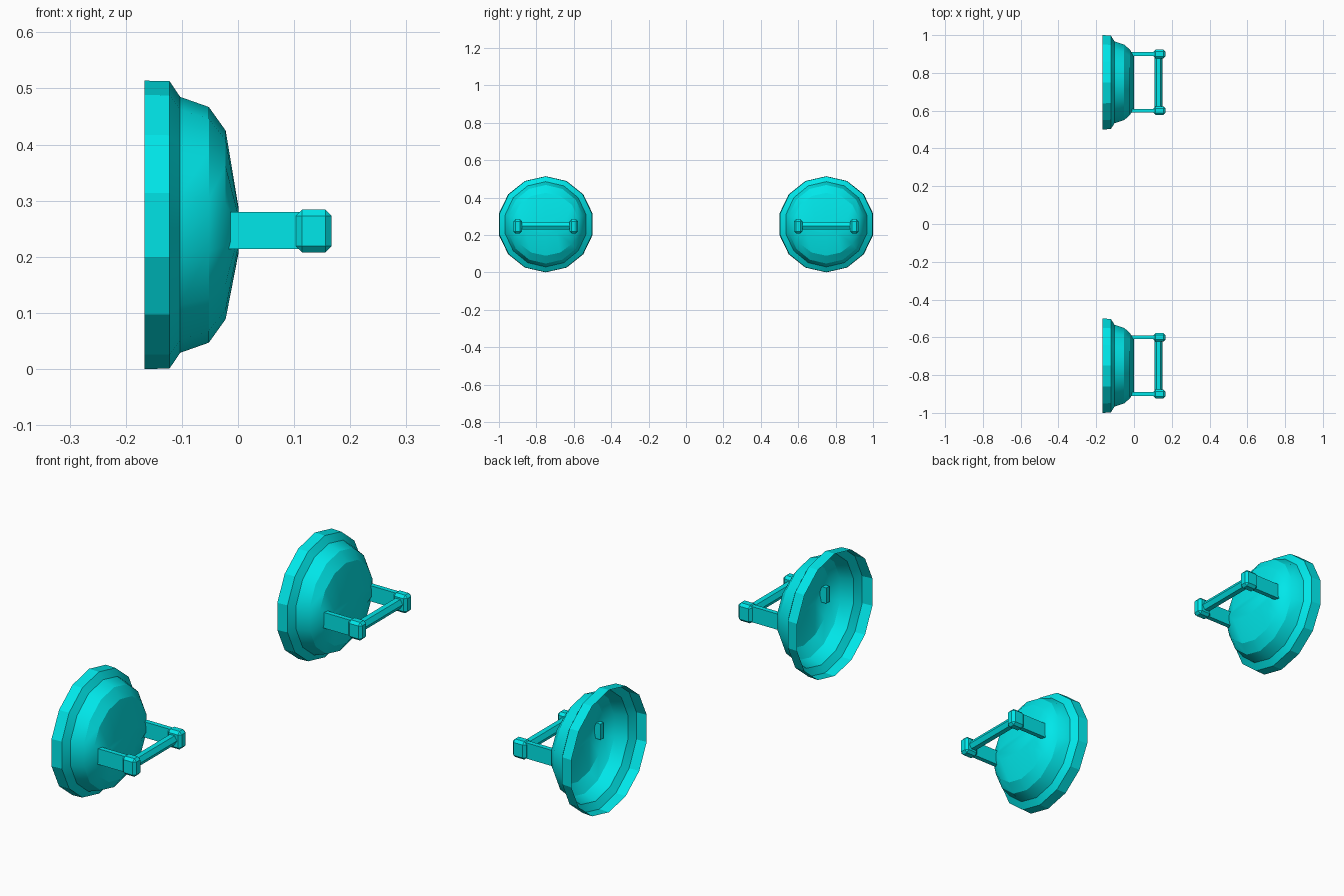
import bpy, bmesh, math

if "Cube" in bpy.data.objects:
    bpy.data.objects.remove(bpy.data.objects["Cube"])

SIDES = 14
CENTRE_Z = 0.259
HANDLE_Z = 0.249

cyan = bpy.data.materials.new("cyan")
cyan.diffuse_color = (0.0, 0.80, 0.82, 1)
cyan.use_nodes = True
cyan.node_tree.nodes["Principled BSDF"].inputs["Base Color"].default_value = cyan.diffuse_color


def make_object(name, bm, smooth=0):
    mesh = bpy.data.meshes.new(name)
    bm.to_mesh(mesh)
    bm.free()
    obj = bpy.data.objects.new(name, mesh)
    bpy.context.collection.objects.link(obj)
    mesh.materials.append(cyan)
    if smooth:
        bpy.ops.object.select_all(action='DESELECT')
        obj.select_set(True)
        bpy.context.view_layer.objects.active = obj
        bpy.ops.object.shade_smooth_by_angle(angle=math.radians(smooth))
    return obj


def box(name, x, y, z, bevel=0):
    """Box from (min, max) ranges, optionally chamfered."""
    bm = bmesh.new()
    bmesh.ops.create_cube(bm, size=1)
    for v in bm.verts:
        v.co = [(a + b) / 2 + c * (b - a) for (a, b), c in zip((x, y, z), v.co)]
    if bevel:
        bmesh.ops.bevel(bm, geom=bm.edges[:], offset=bevel, segments=1,
                        affect='EDGES')
    return make_object(name, bm)


def dish(name, cy):
    """Open shell facing -x: rings of (x, half width y, half height z)."""
    rings = [(-0.167, 0.257, 0.257), (-0.122, 0.253, 0.256),
             (-0.103, 0.222, 0.228), (-0.052, 0.205, 0.210),
             (-0.022, 0.178, 0.168), (0.001, 0.140, 0.040)]
    bm = bmesh.new()
    loops = []
    for x, ry, rz in rings:
        cz = CENTRE_Z if x < 0 else HANDLE_Z
        loops.append([bm.verts.new((x, cy + ry * math.sin(a), cz + rz * math.cos(a)))
                      for a in (2 * math.pi * i / SIDES for i in range(SIDES))])
    for low, high in zip(loops, loops[1:]):
        for i in range(SIDES):
            j = (i + 1) % SIDES
            bm.faces.new((low[i], high[i], high[j], low[j]))
    bm.faces.new(loops[-1])
    bmesh.ops.recalc_face_normals(bm, faces=bm.faces[:])
    # normals point away from the hollow
    cap = max(bm.faces, key=lambda f: f.calc_center_median().x)
    if cap.normal.x < 0:
        bmesh.ops.reverse_faces(bm, faces=bm.faces[:])
    return make_object(name, bm, 25)


def grip_bar(name, cy):
    """Six-sided bar joining the two handle ends."""
    bm = bmesh.new()
    bmesh.ops.create_cone(bm, cap_ends=True, segments=6, radius1=0.022,
                          radius2=0.022, depth=0.29)
    for v in bm.verts:
        x, y, z = v.co
        v.co = (0.130 + y, cy + z, HANDLE_Z + x)
    bmesh.ops.recalc_face_normals(bm, faces=bm.faces[:])
    return make_object(name, bm)


# Two matching dishes with handles, one on each side of y = 0
for label, cy in (("left", -0.75), ("right", 0.75)):
    dish(f"{label}_dish", cy)
    grip_bar(f"{label}_grip_bar", cy)
    for end, s in (("near", -1), ("far", 1)):
        y = cy + s * 0.15
        box(f"{label}_{end}_handle_arm", (-0.03, 0.115),
            (y - 0.010, y + 0.010), (HANDLE_Z - 0.033, HANDLE_Z + 0.033))
        box(f"{label}_{end}_handle_end", (0.103, 0.167),
            (y - 0.023, y + 0.023), (HANDLE_Z - 0.039, HANDLE_Z + 0.037), 0.011)

# Stand the model exactly on z = 0
drop = CENTRE_Z - 0.257
for obj in bpy.data.objects:
    obj.location.z -= drop
